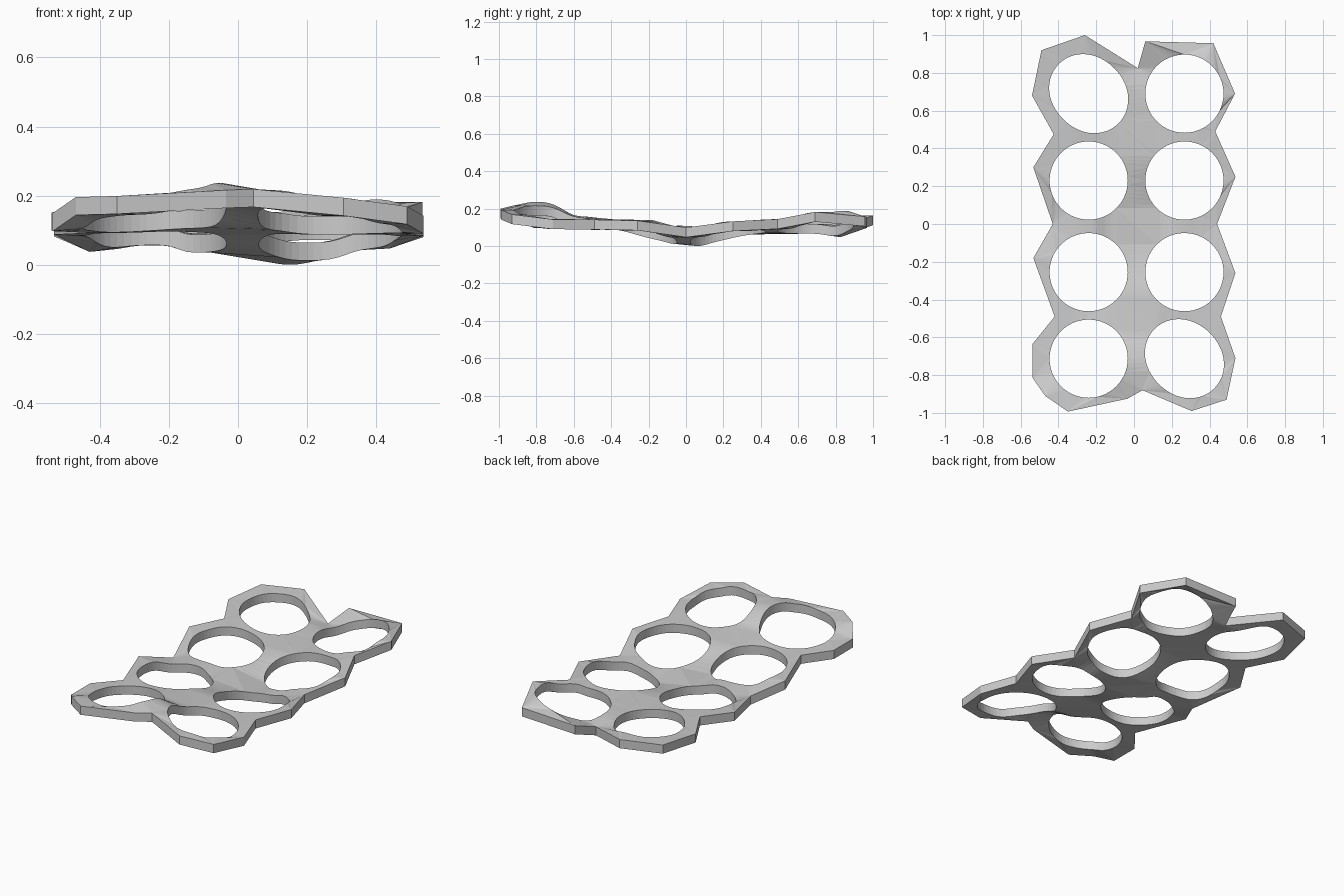
import bpy, bmesh, math

if "Cube" in bpy.data.objects:
    bpy.data.objects.remove(bpy.data.objects["Cube"])

THICK = 0.052

# plate edge, clockwise from the back-left tip: x, y, top height
OUTLINE = [
    (-.26, 1.0, .165), (.02, .825, .10), (.06, .967, .15), (.42, .957, .158),
    (.535, .69, .183), (.43, .49, .145), (.537, .25, .133), (.44, 0, .10),
    (.537, -.26, .137), (.46, -.49, .142), (.537, -.71, .143), (.49, -.93, .17),
    (.305, -.99, .195), (.045, -.88, .22), (-.035, -.925, .217), (-.35, -.993, .20),
    (-.47, -.91, .197), (-.537, -.815, .15), (-.537, -.635, .15), (-.42, -.49, .145),
    (-.533, -.18, .14), (-.43, 0, .09), (-.533, .30, .135), (-.425, .475, .145),
    (-.54, .68, .152), (-.49, .92, .163)]

# inner heights: spine, dip in the middle, front and back rises
INNER = [
    (.01, -.5, .15), (.01, 0, .088), (.01, .5, .115), (.15, .06, .053),
    (.2, -.05, .065), (-.1, -.03, .085), (-.06, -.8, .238), (.265, .46, .125),
    (.265, -.48, .14), (.4, .85, .19), (-.03, .7, .12), (-.24, -.02, .11)]


def height(x, y):
    """Smooth blend of the known heights around a point."""
    total = weight = 0
    for px, py, pz in OUTLINE + INNER:
        w = 1 / (((x - px) ** 2 + (y - py) ** 2) ** 1.5 + 1e-5)
        total += w * pz
        weight += w
    return total / weight


def loop(bm, points):
    verts = [bm.verts.new((x, y, 0)) for x, y in points]
    for a, b in zip(verts, verts[1:] + verts[:1]):
        bm.edges.new((a, b))


def hole(cx, cy, stretch, n=56):
    pts = []
    for i in range(n):
        t = 2 * math.pi * i / n
        r = .207 + stretch * math.cos(2 * (t - math.radians(135)))
        pts.append((cx + r * math.cos(t), cy + r * math.sin(t)))
    return pts


bm = bmesh.new()
loop(bm, [(x, y) for x, y, z in OUTLINE])

# two columns of four holes, two opposite corners slightly stretched
for cx in (-.24, .267):
    for cy in (.69, .23, -.255, -.713):
        corner = (cx < 0 and cy > .5) or (cx > 0 and cy < -.5)
        loop(bm, hole(cx, cy, .016 if corner else 0))

# fill flat, thicken, then bend to the wavy surface
bmesh.ops.triangle_fill(bm, edges=bm.edges[:], use_beauty=True, normal=(0, 0, 1))
ext = bmesh.ops.extrude_face_region(bm, geom=bm.faces[:], use_keep_orig=True)
for v in [g for g in ext["geom"] if isinstance(g, bmesh.types.BMVert)]:
    v.co.z += THICK
for v in bm.verts:
    v.co.z += height(v.co.x, v.co.y) - THICK
low = min(v.co.z for v in bm.verts)
for v in bm.verts:
    v.co.z -= low
bmesh.ops.recalc_face_normals(bm, faces=bm.faces[:])

mesh = bpy.data.meshes.new("wavy_holed_plate")
bm.to_mesh(mesh)
bm.free()
plate = bpy.data.objects.new("wavy_holed_plate", mesh)
bpy.context.collection.objects.link(plate)
